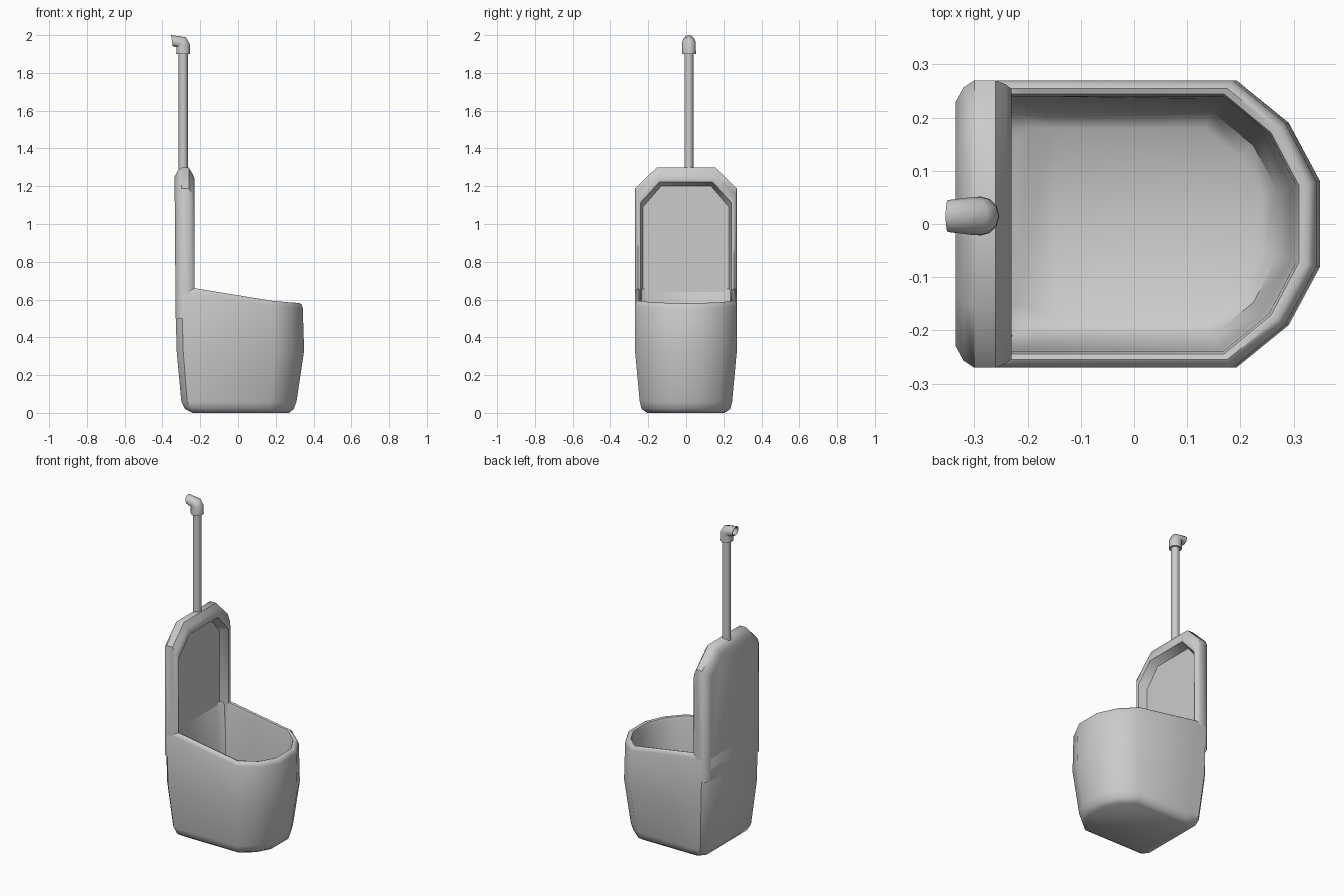
import bpy, bmesh, math
from mathutils import Vector

if "Cube" in bpy.data.objects:
    bpy.data.objects.remove(bpy.data.objects["Cube"])

ceramic = bpy.data.materials.new("grey ceramic")
ceramic.use_nodes = True
ceramic.diffuse_color = (0.6, 0.6, 0.6, 1)
ceramic.node_tree.nodes["Principled BSDF"].inputs["Base Color"].default_value = (0.6, 0.6, 0.6, 1)


def loft(name, rings, closed=True, cap_start=True, cap_end=True, angle=45):
    """Skin a list of equal-length rings into one smooth-shaded object."""
    bm = bmesh.new()
    rows = [[bm.verts.new(p) for p in ring] for ring in rings]
    n = len(rows[0])
    for a, b in zip(rows, rows[1:]):
        for i in range(n if closed else n - 1):
            j = (i + 1) % n
            bm.faces.new((a[i], a[j], b[j], b[i]))
    if cap_start:
        bm.faces.new(rows[0][::-1])
    if cap_end:
        bm.faces.new(rows[-1])
    bmesh.ops.recalc_face_normals(bm, faces=bm.faces)
    mesh = bpy.data.meshes.new(name)
    bm.to_mesh(mesh)
    bm.free()
    mesh.materials.append(ceramic)
    obj = bpy.data.objects.new(name, mesh)
    bpy.context.collection.objects.link(obj)
    bpy.ops.object.select_all(action="DESELECT")
    obj.select_set(True)
    bpy.context.view_layer.objects.active = obj
    bpy.ops.object.shade_smooth_by_angle(angle=math.radians(angle))
    return obj


# Basin: a D-shaped plan lofted up the outside, over the rim, down the inside
BACK, FRONT, HALF = -0.335, 0.35, 0.27
plan = [(BACK, 0.23), (-0.30, HALF), (-0.23, HALF), (0.19, HALF), (0.29, 0.19), (FRONT, 0.08)]
plan += [(x, -y) for x, y in reversed(plan)]


def rim_height(x):
    if x < 0.2:
        return 0.66 - 0.07 * max(0, x + 0.23) / 0.43
    return 0.59 - 0.01 * (x - 0.2) / 0.15


def basin_ring(x0, x1, half, z=None, drop=0):
    ring = []
    for px, py in plan:
        x = x0 + (px - BACK) / (FRONT - BACK) * (x1 - x0)
        ring.append((x, py * half / HALF, rim_height(x) - drop if z is None else z))
    return ring


loft("basin", [
    basin_ring(-0.24, 0.27, 0.205, 0),
    basin_ring(-0.28, 0.295, 0.235, 0.02),
    basin_ring(-0.30, 0.31, 0.245, 0.06),
    basin_ring(-0.325, 0.35, 0.27, 0.33),
    basin_ring(-0.332, 0.343, 0.27, drop=0.025),
    basin_ring(-0.328, 0.336, 0.264, drop=0.006),
    basin_ring(-0.318, 0.325, 0.255),
    basin_ring(-0.292, 0.31, 0.244, drop=0.004),
    basin_ring(-0.285, 0.305, 0.24, drop=0.02),
    basin_ring(-0.28, 0.295, 0.235, 0.33),
    basin_ring(-0.255, 0.27, 0.21, 0.08),
    basin_ring(-0.22, 0.24, 0.18, 0.055),
])


# Back panel: chamfered arch lofted front to back, with a recessed front
def panel_ring(x, half, top):
    side = [(max(x, -0.33), half, 0.5), (x, half, top - 0.11), (x, half * 0.58, top)]
    return side + [(px, -py, pz) for px, py, pz in reversed(side)]


loft("back_panel", [
    panel_ring(-0.335, 0.23, 1.25),
    panel_ring(-0.32, 0.257, 1.28),
    panel_ring(-0.30, 0.27, 1.298),
    panel_ring(-0.26, 0.27, 1.298),
    panel_ring(-0.24, 0.262, 1.265),
    panel_ring(-0.23, 0.253, 1.24),
    panel_ring(-0.235, 0.242, 1.222),
    panel_ring(-0.285, 0.228, 1.20),
], closed=False)


# Pipework: circular rings placed along a path
def pipe_ring(x, z, radius, tilt, sides):
    u = Vector((math.cos(tilt), 0, math.sin(tilt)))
    v = Vector((0, 1, 0))
    centre = Vector((x, 0.015, z))
    steps = [2 * math.pi * i / sides for i in range(sides)]
    return [centre + radius * (math.cos(a) * u + math.sin(a) * v) for a in steps]


PIPE_X = -0.29
loft("water_pipe", [pipe_ring(PIPE_X, z, 0.024, 0, 16) for z in (1.27, 1.92)])

# Elbow with a hollow mouth turned toward the rear
bend, mouth = math.radians(48), math.radians(98)
loft("pipe_elbow", [
    pipe_ring(PIPE_X, 1.90, 0.037, 0, 12),
    pipe_ring(PIPE_X, 1.95, 0.036, 0, 12),
    pipe_ring(-0.30, 1.962, 0.036, bend, 12),
    pipe_ring(-0.35, 1.971, 0.03, mouth, 12),
    pipe_ring(-0.35, 1.971, 0.025, mouth, 12),
    pipe_ring(-0.315, 1.966, 0.025, mouth, 12),
], angle=60)
